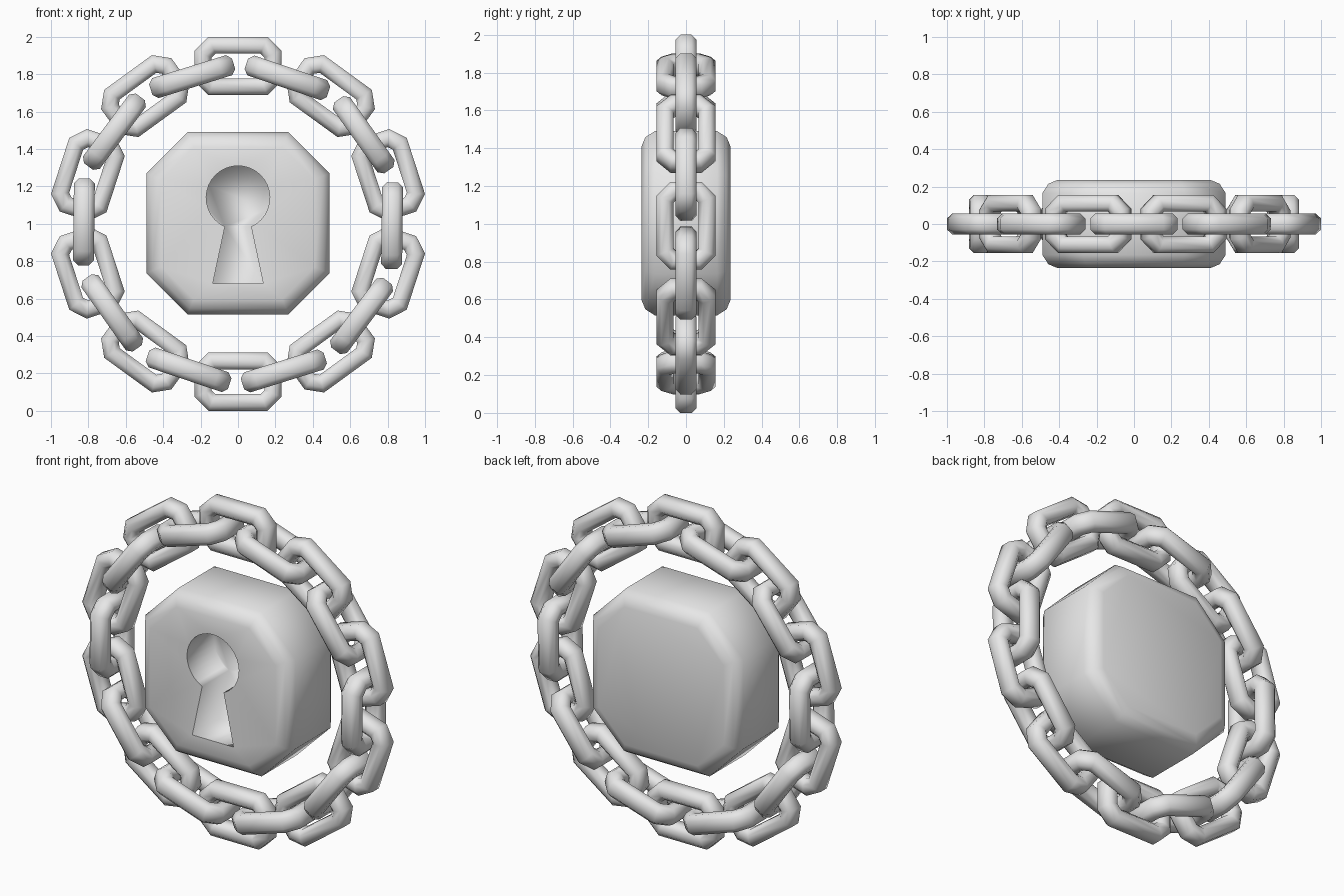
import bpy, bmesh, math
from mathutils import Matrix

if "Cube" in bpy.data.objects:
    bpy.data.objects.remove(bpy.data.objects["Cube"], do_unlink=True)

# Single plain grey metal
grey = bpy.data.materials.new("grey_metal")
grey.use_nodes = True
GREY = (0.8, 0.8, 0.8, 1.0)
grey.diffuse_color = GREY
grey.node_tree.nodes["Principled BSDF"].inputs["Base Color"].default_value = GREY


def octagon(hx, hz, cut, inset=0.0):
    """Rectangle with cut corners, moved evenly inwards by inset."""
    cut -= inset * (2 - math.sqrt(2))
    hx, hz = hx - inset, hz - inset
    return [(hx, hz - cut), (hx - cut, hz), (cut - hx, hz), (-hx, hz - cut),
            (-hx, cut - hz), (cut - hx, -hz), (hx - cut, -hz), (hx, cut - hz)]


def ring(bm, points, y, z0=0.0):
    return [bm.verts.new((x, y, z + z0)) for x, z in points]


def bridge(bm, a, b):
    n = len(a)
    return [bm.faces.new((a[i], a[(i + 1) % n], b[(i + 1) % n], b[i])) for i in range(n)]


def finish(bm, name):
    bmesh.ops.recalc_face_normals(bm, faces=bm.faces[:])
    for f in bm.faces:
        f.smooth = True
    mesh = bpy.data.meshes.new(name)
    bm.to_mesh(mesh)
    bm.free()
    mesh.materials.append(grey)
    return mesh


def place(name, mesh, matrix=Matrix()):
    obj = bpy.data.objects.new(name, mesh)
    bpy.context.collection.objects.link(obj)
    obj.matrix_world = matrix
    return obj


# Lock body: octagonal block with softened edges and a keyhole recess
MID = 1.003
DEPTH = 0.235
bm = bmesh.new()
profile = [(-DEPTH, 0.08), (-0.215, 0.032), (-0.165, 0.0),
           (0.165, 0.0), (0.215, 0.032), (DEPTH, 0.08)]
shell = [ring(bm, octagon(0.49, 0.487, 0.22, t), y, MID) for y, t in profile]
for a, b in zip(shell, shell[1:]):
    bridge(bm, a, b)
bm.faces.new(shell[-1])

# Keyhole outline: round top, flared slot below
R, NECK, HOLE_Z = 0.17, 0.07, 1.14
gap = math.asin(NECK / R)
STEPS = 28
outline = []
for i in range(STEPS + 1):
    a = gap + (2 * math.pi - 2 * gap) * i / STEPS
    outline.append((R * math.sin(a), HOLE_Z - R * math.cos(a)))
outline += [(-0.135, 0.68), (0.135, 0.68)]
rim = ring(bm, outline, -DEPTH)
floor = ring(bm, outline, -DEPTH + 0.25)
bridge(bm, rim, floor)
bm.faces.new(floor)

# Front face between the outer edge and the keyhole rim
loops = []
for loop in (shell[0], rim):
    for i, v in enumerate(loop):
        loops.append(bm.edges.get((v, loop[(i + 1) % len(loop)])))
for e in loops[len(shell[0]):]:
    e.smooth = False
bmesh.ops.triangle_fill(bm, use_beauty=True, use_dissolve=False, edges=loops)
place("lock_body", finish(bm, "lock_body"))

# Chain link: bevelled bar swept around a long octagon
BAR, HALF, K = 0.09, 0.056, 0.026
section = [(0, -HALF + K), (0, HALF - K), (K, HALF), (BAR - K, HALF),
           (BAR, HALF - K), (BAR, -HALF + K), (BAR - K, -HALF), (K, -HALF)]
bm = bmesh.new()
rings = [ring(bm, octagon(0.232, 0.156, 0.074, t), y) for t, y in section]
for i, a in enumerate(rings):
    bridge(bm, a, rings[(i + 1) % len(rings)])
link_mesh = finish(bm, "chain_link")

# Twenty links around the lock, alternately lying flat and turned edge-on
for i in range(20):
    turned = i % 2 == 1
    angle = math.radians(18 * i + (0.7 if turned else 0))
    radius = 0.824 if turned else 0.844
    matrix = (Matrix.Translation((0, 0, 1)) @ Matrix.Rotation(angle, 4, 'Y')
              @ Matrix.Translation((0, 0, radius)))
    if turned:
        matrix = matrix @ Matrix.Rotation(math.pi / 2, 4, 'X')
    place(f"chain_link_{i + 1:02d}", link_mesh, matrix)
